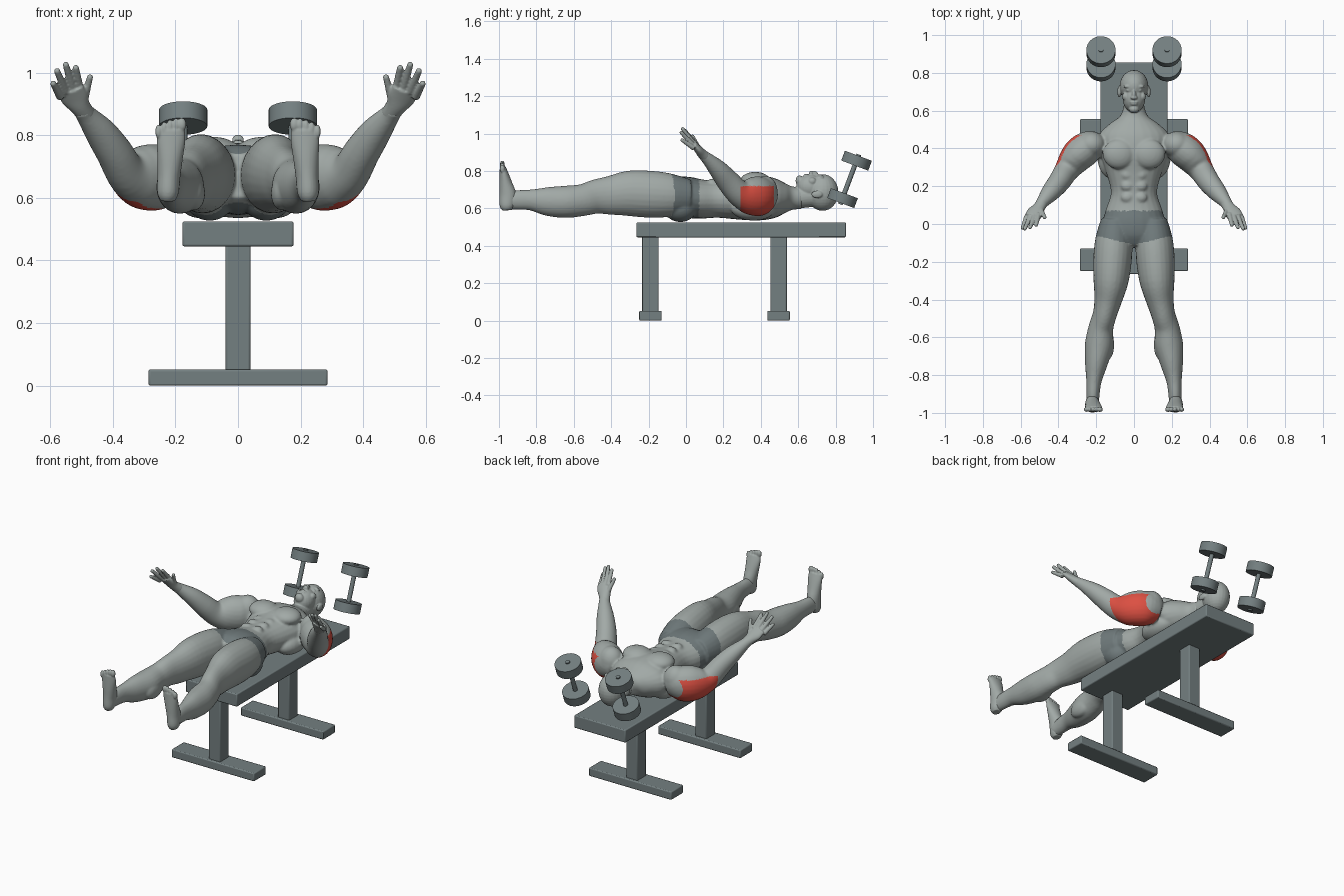
import bpy, bmesh, math
from mathutils import Vector, Matrix

cube = bpy.data.objects.get("Cube")
if cube:
    bpy.data.objects.remove(cube, do_unlink=True)


def material(name, r, g, b):
    m = bpy.data.materials.new(name)
    m.use_nodes = True
    m.diffuse_color = (r, g, b, 1)
    m.node_tree.nodes["Principled BSDF"].inputs["Base Color"].default_value = (r, g, b, 1)
    return m


SKIN = material("pale grey skin", .36, .40, .385)
SHORTS = material("dark grey cloth", .16, .195, .2)
RED = material("red muscle", .72, .08, .055)
STEEL = material("slate grey bench", .175, .215, .22)


def make_object(name, bm, mats):
    bmesh.ops.recalc_face_normals(bm, faces=bm.faces)
    mesh = bpy.data.meshes.new(name)
    bm.to_mesh(mesh)
    bm.free()
    for m in mats:
        mesh.materials.append(m)
    ob = bpy.data.objects.new(name, mesh)
    bpy.context.scene.collection.objects.link(ob)
    return ob


def shade(ob, angle):
    bpy.ops.object.select_all(action='DESELECT')
    ob.select_set(True)
    bpy.context.view_layer.objects.active = ob
    bpy.ops.object.shade_smooth_by_angle(angle=math.radians(angle))


def ellipsoid(bm, center, radii):
    mat = Matrix.Translation(center) @ Matrix.Diagonal((*radii, 1))
    bmesh.ops.create_uvsphere(bm, u_segments=24, v_segments=16, radius=1, matrix=mat)


def pair(bm, center, radii):
    for s in (1, -1):
        ellipsoid(bm, (s * center[0], *center[1:]), radii)


def blend(a, b, c, d, t):
    # smooth curve through b and c
    return b + (c - a) * (t / 2) + (a * 2 - b * 5 + c * 4 - d) * (t * t / 2) \
        + (b * 3 - a - c * 3 + d) * (t ** 3 / 2)


def tube(bm, stations, side=1, steps=4, sides=24):
    """Loft ellipses along stations of (x, y, z, half width, half depth)."""
    pts = [(Vector((side * x, y, z)), Vector((w, d))) for x, y, z, w, d in stations]
    pts = [pts[0]] + pts + [pts[-1]]
    path = []
    for i in range(1, len(pts) - 2):
        quad = pts[i - 1:i + 3]
        for k in range(steps):
            path.append([blend(*[q[j] for q in quad], k / steps) for j in (0, 1)])
    path.append(pts[-1])
    rings = []
    for i, (p, r) in enumerate(path):
        t = (path[min(i + 1, len(path) - 1)][0] - path[max(i - 1, 0)][0]).normalized()
        u = Vector((1, 0, 0))
        u = (u - t * u.dot(t)).normalized()
        v = t.cross(u)
        angles = [math.tau * k / sides for k in range(sides)]
        rings.append([bm.verts.new(p + u * r.x * math.cos(a) + v * r.y * math.sin(a))
                      for a in angles])
    for lower, upper in zip(rings, rings[1:]):
        for k in range(sides):
            n = (k + 1) % sides
            bm.faces.new((lower[k], lower[n], upper[n], upper[k]))
    bm.faces.new(rings[0])
    bm.faces.new(rings[-1])


def sculpt(name, bm, voxel, relax, mats=(SKIN,), rule=None):
    """Fuse overlapping forms into one smooth skin."""
    ob = make_object(name, bm, ())
    rm = ob.modifiers.new("fuse", 'REMESH')
    rm.mode, rm.voxel_size = 'VOXEL', voxel
    sm = ob.modifiers.new("relax", 'SMOOTH')
    sm.factor, sm.iterations = .5, relax
    bpy.context.view_layer.update()
    mesh = bpy.data.meshes.new_from_object(
        ob.evaluated_get(bpy.context.evaluated_depsgraph_get()))
    ob.modifiers.clear()
    ob.data = mesh
    mesh.materials.clear()
    for m in mats:
        mesh.materials.append(m)
    if rule:
        for f in mesh.polygons:
            f.material_index = rule(f.center, f.normal)
    shade(ob, 80)


# Body: torso, legs and arms fused
bm = bmesh.new()
tube(bm, [(0, .62, .655, .055, .06), (0, .57, .655, .075, .062), (0, .53, .655, .13, .08),
          (0, .47, .655, .185, .108), (0, .38, .655, .18, .12), (0, .28, .65, .15, .11),
          (0, .17, .65, .122, .1), (0, .08, .65, .148, .105), (0, 0, .66, .17, .11),
          (0, -.07, .665, .18, .1), (0, -.12, .67, .12, .07)])
leg = [(.095, .02, .665, .08, .09), (.106, -.08, .67, .098, .115), (.113, -.18, .675, .102, .125),
       (.122, -.3, .68, .093, .122), (.137, -.4, .67, .074, .105), (.155, -.48, .663, .063, .092),
       (.175, -.55, .645, .066, .085), (.185, -.64, .635, .075, .086), (.2, -.74, .637, .06, .077),
       (.212, -.83, .645, .041, .056), (.217, -.9, .645, .035, .052), (.219, -.96, .64, .033, .045)]
arm = [(.18, .43, .66, .06, .07), (.235, .41, .665, .085, .1), (.285, .375, .665, .09, .106),
       (.325, .33, .667, .08, .095), (.36, .28, .685, .064, .07), (.395, .225, .745, .058, .062),
       (.44, .17, .81, .05, .05), (.485, .115, .865, .033, .033), (.5, .09, .885, .03, .028)]
for s in (1, -1):
    tube(bm, leg, s)
    tube(bm, arm, s)
pair(bm, (.08, .37, .748), (.085, .08, .047))     # chest
pair(bm, (.225, .42, .69), (.075, .07, .085))     # shoulders
pair(bm, (.09, -.03, .605), (.083, .09, .078))    # glutes
pair(bm, (.12, .36, .6), (.075, .12, .065))       # upper back
pair(bm, (.15, -.45, .715), (.038, .04, .035))    # knees
pair(bm, (.14, -.64, .615), (.035, .08, .055))    # inner calves
for row in range(3):
    pair(bm, (.036, .26 - row * .06, .735), (.034, .029, .024))


def body_rule(c, n):
    x = abs(c.x)
    if x < .26 and -.11 + .24 * x < c.y < .07:
        return 1
    facing = Vector((math.copysign(.7, c.x), .5, -.5))
    if x > .2 and .29 < c.y < .47 and c.z < .72 and n.dot(facing) > .12:
        return 2
    return 0


sculpt("body", bm, .007, 4, (SKIN, SHORTS, RED), body_rule)

# Head
bm = bmesh.new()
tube(bm, [(0, .56, .655, .06, .06), (0, .62, .66, .055, .058), (0, .7, .67, .05, .06)])
ellipsoid(bm, (0, .73, .685), (.076, .085, .098))   # skull
ellipsoid(bm, (0, .665, .715), (.06, .075, .067))   # jaw
ellipsoid(bm, (0, .608, .748), (.028, .022, .028))  # chin
ellipsoid(bm, (0, .682, .78), (.012, .026, .022))   # nose bridge
ellipsoid(bm, (0, .669, .786), (.019, .011, .016))  # nose tip
ellipsoid(bm, (0, .645, .772), (.024, .006, .014))  # upper lip
ellipsoid(bm, (0, .634, .77), (.02, .006, .014))    # lower lip
pair(bm, (.03, .728, .766), (.026, .009, .012))     # brows
pair(bm, (.028, .708, .763), (.014, .009, .011))    # eyes
pair(bm, (.045, .675, .745), (.018, .022, .02))     # cheeks
pair(bm, (.078, .7, .675), (.01, .03, .02))         # ears
sculpt("head", bm, .004, 3)

# Hands: palm, four fingers and a thumb
fingers = [((.505, .05, .945), (.518, -.005, 1.015)), ((.528, .04, .95), (.55, -.018, 1.025)),
           ((.55, .038, .94), (.578, -.025, 1.005)), ((.567, .042, .922), (.59, -.02, .965)),
           ((.495, .08, .9), (.473, .035, .985))]
for s, name in ((1, "left"), (-1, "right")):
    bm = bmesh.new()
    tube(bm, [(.485, .112, .867, .03, .03), (.505, .085, .893, .034, .026),
              (.522, .062, .92, .045, .021), (.536, .038, .947, .043, .016)], s)
    for base, tip in fingers:
        a, b = Vector(base), Vector(tip)
        tube(bm, [(*a, .014, .014), (*a.lerp(b, .5), .012, .012), (*b, .01, .01)], s, sides=12)
        ellipsoid(bm, (s * b.x, b.y, b.z), (.01, .01, .01))
    sculpt(name + "_hand", bm, .004, 2)

    # Foot pointing up, with five toes
    bm = bmesh.new()
    tube(bm, [(.225, -.956, .59, .022, .025), (.224, -.957, .615, .034, .04),
              (.221, -.952, .67, .037, .045), (.217, -.963, .73, .041, .035),
              (.214, -.973, .785, .046, .024), (.214, -.98, .82, .044, .016)], s)
    for k in range(5):
        size = .015 if k == 0 else .0105
        ellipsoid(bm, (s * (.18 + k * .0185), -.982, .834 - k * k * .0014),
                  (size, .013, .022))
    sculpt(name + "_foot", bm, .004, 2)


# Bench
def box(name, center, size):
    bm = bmesh.new()
    bmesh.ops.create_cube(bm, size=1, matrix=Matrix.Translation(center) @ Matrix.Diagonal((*size, 1)))
    ob = make_object(name, bm, (STEEL,))
    bevel = ob.modifiers.new("bevel", 'BEVEL')
    bevel.width, bevel.segments = .006, 2
    shade(ob, 30)


box("bench_pad", (0, .295, .485), (.355, 1.12, .08))
for name, y in (("front", -.19), ("back", .495)):
    box(name + "_post", (0, y, .245), (.08, .088, .41))
    box(name + "_base", (0, y, .026), (.572, .12, .052))

# Dumbbells: bar, two weights and end caps along a tilted axis
low, high = Vector((0, .837, .655)), Vector((0, .912, .855))
axis = (high - low).normalized()
tilt = axis.to_track_quat('Z', 'Y').to_matrix().to_4x4()
for s, name in ((1, "left"), (-1, "right")):
    bm = bmesh.new()
    for where, radius, depth in ((low, .077, .056), (high, .077, .056),
                                 ((low + high) / 2, .013, .284)):
        center = where + Vector((s * .175, 0, 0))
        bmesh.ops.create_cone(bm, cap_ends=True, segments=40, radius1=radius, radius2=radius,
                              depth=depth, matrix=Matrix.Translation(center) @ tilt)
    shade(make_object(name + "_dumbbell", bm, (STEEL,)), 30)
